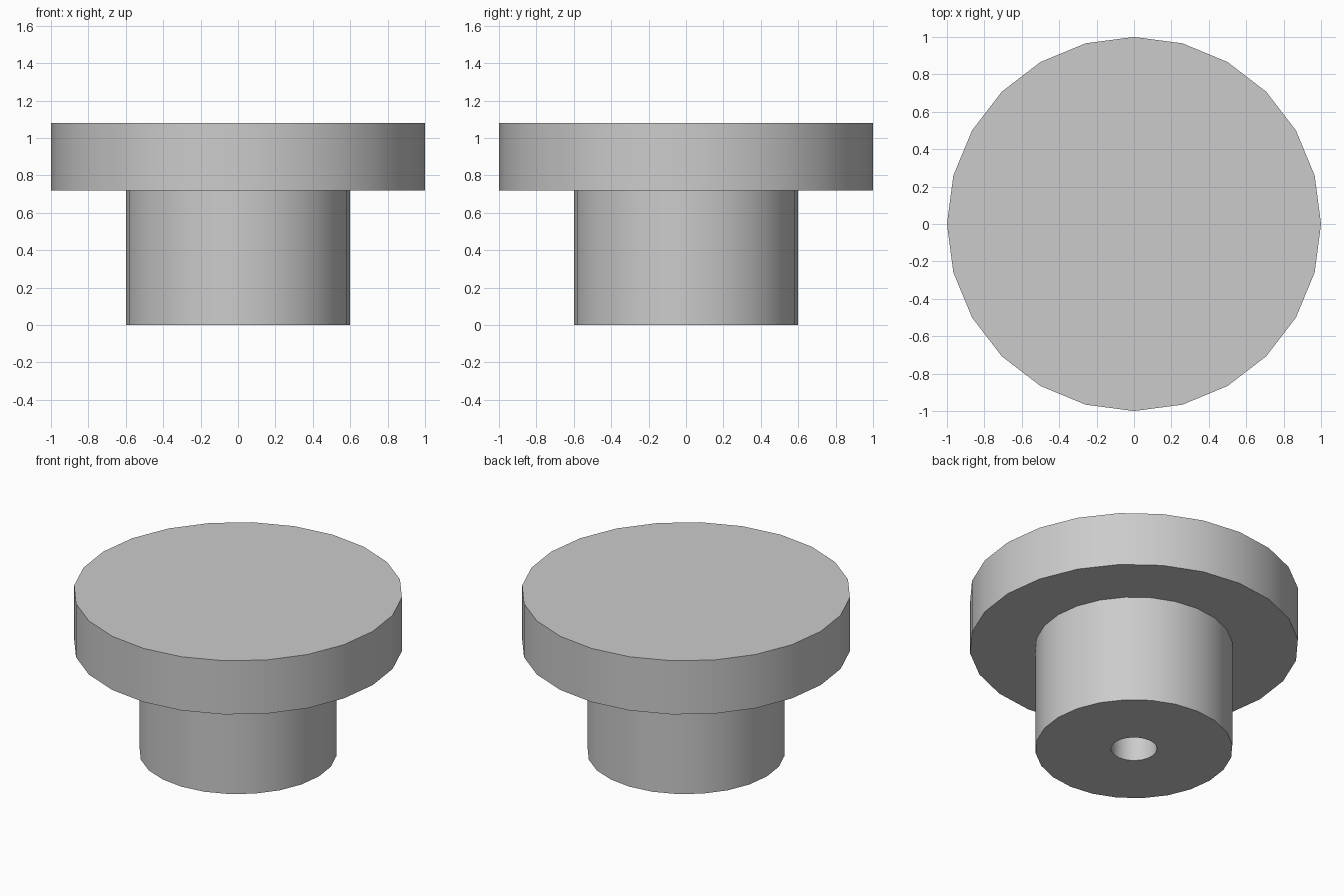
import bpy
import bmesh
import math

SIDES = 24
CAP_RADIUS, STEM_RADIUS, BORE_RADIUS = 1.0, 0.6, 0.14
STEM_TOP, CAP_TOP = 0.72, 1.08

cube = bpy.data.objects.get("Cube")
if cube:
    bpy.data.objects.remove(cube, do_unlink=True)


def make_material(name, colour):
    mat = bpy.data.materials.new(name)
    mat.use_nodes = True
    mat.diffuse_color = colour
    mat.node_tree.nodes["Principled BSDF"].inputs["Base Color"].default_value = colour
    return mat


def lathe(name, profile, mat):
    """Revolve a radius/height profile about the z axis."""
    bm = bmesh.new()
    verts = [bm.verts.new((r, 0, z)) for r, z in profile]
    edges = [bm.edges.new(pair) for pair in zip(verts, verts[1:])]
    bmesh.ops.spin(bm, geom=verts + edges, cent=(0, 0, 0), axis=(0, 0, 1),
                   angle=math.tau, steps=SIDES)
    bmesh.ops.remove_doubles(bm, verts=bm.verts[:], dist=0.0001)
    bmesh.ops.recalc_face_normals(bm, faces=bm.faces[:])
    # Merge the flat fans at the cap top and bore end into single faces
    bmesh.ops.dissolve_limit(bm, angle_limit=math.radians(1),
                             verts=[v for v in bm.verts if v.co.xy.length < 0.001],
                             edges=[e for e in bm.edges
                                    if min(v.co.xy.length for v in e.verts) < 0.001])
    mesh = bpy.data.meshes.new(name)
    bm.to_mesh(mesh)
    bm.free()
    obj = bpy.data.objects.new(name, mesh)
    bpy.context.collection.objects.link(obj)
    mesh.materials.append(mat)
    bpy.ops.object.select_all(action="DESELECT")
    obj.select_set(True)
    bpy.context.view_layer.objects.active = obj
    bpy.ops.object.shade_smooth_by_angle(angle=math.radians(30))
    return obj


grey = make_material("light_grey", (0.6, 0.6, 0.6, 1))

# One solid: blind bore, round stem and wide flat cap
lathe("flanged_knob", [
    (0, STEM_TOP), (BORE_RADIUS, STEM_TOP), (BORE_RADIUS, 0),
    (STEM_RADIUS, 0), (STEM_RADIUS, STEM_TOP),
    (CAP_RADIUS, STEM_TOP), (CAP_RADIUS, CAP_TOP), (0, CAP_TOP),
], grey)
